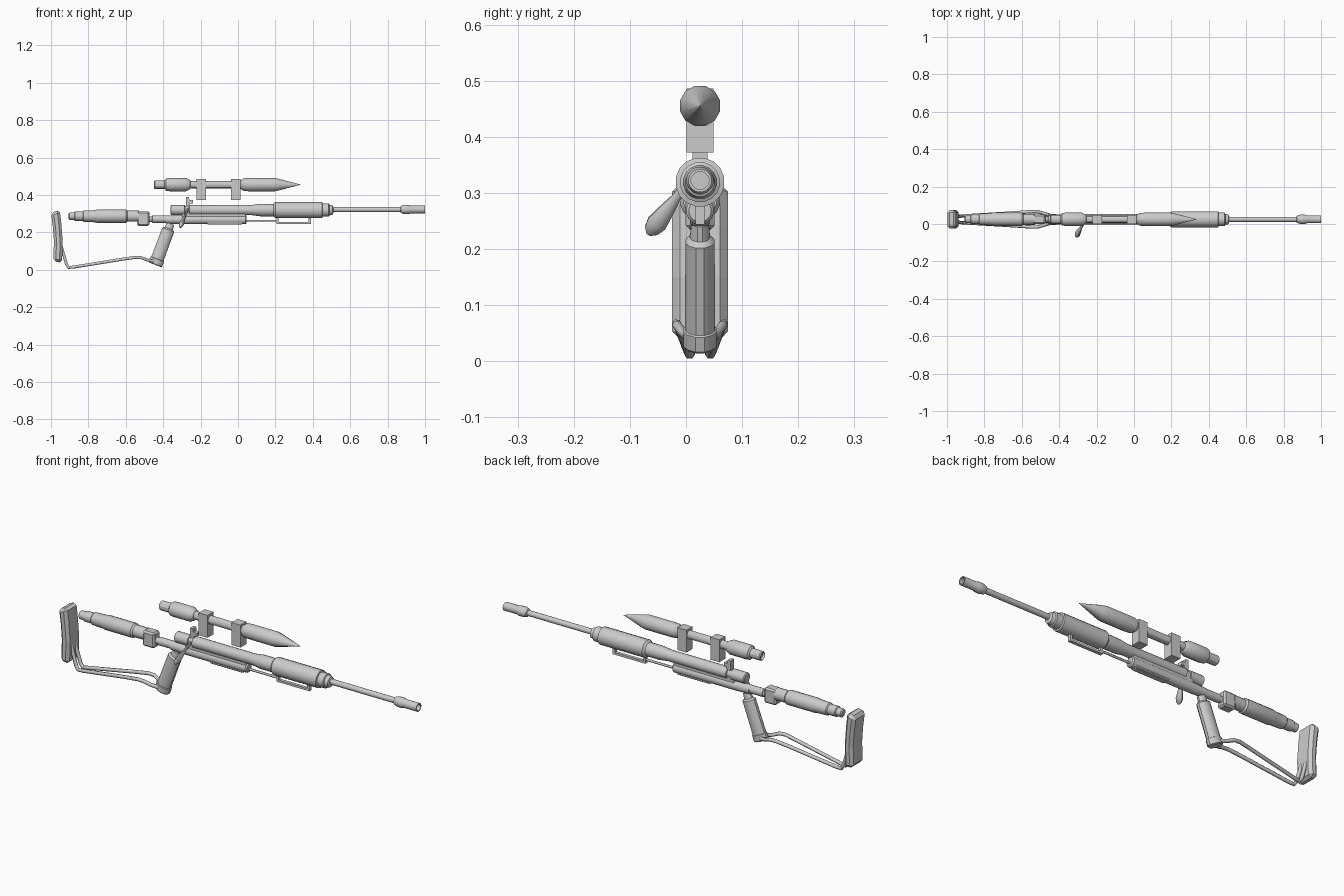
import bpy, bmesh, math
from mathutils import Vector

if "Cube" in bpy.data.objects:
    bpy.data.objects.remove(bpy.data.objects["Cube"])

CY = 0.025  # centre line of the whole rifle
grey = bpy.data.materials.new("gunmetal_grey")
grey.diffuse_color = (0.6, 0.6, 0.6, 1)
grey.use_nodes = True
grey.node_tree.nodes["Principled BSDF"].inputs["Base Color"].default_value = grey.diffuse_color


def finish(name, bm, smooth=True, bevel=0):
    bmesh.ops.recalc_face_normals(bm, faces=bm.faces)
    me = bpy.data.meshes.new(name)
    bm.to_mesh(me)
    bm.free()
    ob = bpy.data.objects.new(name, me)
    bpy.context.collection.objects.link(ob)
    me.materials.append(grey)
    if bevel:
        m = ob.modifiers.new("bevel", 'BEVEL')
        m.width, m.segments = bevel, 1
    if smooth:
        bpy.ops.object.select_all(action='DESELECT')
        ob.select_set(True)
        bpy.context.view_layer.objects.active = ob
        bpy.ops.object.shade_smooth_by_angle(angle=math.radians(30))
    return ob


def lathe(name, profile, origin=(0, 0, 0), axis=(1, 0, 0), sides=16, sb=1, sc=1):
    """Revolve (distance, radius) pairs around an axis; sb and sc flatten the section."""
    o, d = Vector(origin), Vector(axis).normalized()
    b = d.cross(Vector((0, 1, 0))).normalized()
    c = b.cross(d)
    bm = bmesh.new()
    rings = []
    for t, r in profile:
        ring = []
        for i in range(sides):
            a = 2 * math.pi * (i + 0.5) / sides
            ring.append(bm.verts.new(o + d * t + b * r * sb * math.cos(a) + c * r * sc * math.sin(a)))
        rings.append(ring)
    for p, q in zip(rings, rings[1:]):
        for i in range(sides):
            j = (i + 1) % sides
            bm.faces.new((p[i], p[j], q[j], q[i]))
    bm.faces.new(rings[0])
    bm.faces.new(rings[-1])
    return finish(name, bm)


def plate(name, outline, half_width, bevel=0):
    """Extrude an x-z outline sideways about the centre line."""
    bm = bmesh.new()
    f = bm.faces.new([bm.verts.new((x, CY - half_width, z)) for x, z in outline])
    ext = bmesh.ops.extrude_face_region(bm, geom=[f])
    bmesh.ops.translate(bm, vec=(0, 2 * half_width, 0),
                        verts=[v for v in ext["geom"] if isinstance(v, bmesh.types.BMVert)])
    return finish(name, bm, False, bevel)


def block(name, x0, x1, z0, z1, half_width, bevel=0):
    return plate(name, [(x0, z0), (x1, z0), (x1, z1), (x0, z1)], half_width, bevel)


def rod(name, points, radius):
    cu = bpy.data.curves.new(name, 'CURVE')
    cu.dimensions = '3D'
    cu.bevel_depth, cu.bevel_resolution, cu.use_fill_caps = radius, 1, True
    sp = cu.splines.new('POLY')
    sp.points.add(len(points) - 1)
    for p, co in zip(sp.points, points):
        p.co = (*co, 1)
    cu.materials.append(grey)
    ob = bpy.data.objects.new(name, cu)
    bpy.context.collection.objects.link(ob)


# Barrel with open muzzle
lathe("barrel", [(0.44, 0.014), (0.89, 0.014)], (0, CY, 0.322))
lathe("muzzle", [(0.868, 0.014), (0.872, 0.02), (0.89, 0.025), (0.915, 0.025), (0.925, 0.021),
                 (1.0, 0.021), (1.0, 0.016), (0.93, 0.016)], (0, CY, 0.322))

# Handguard and upper receiver
lathe("handguard", [(0.19, 0.034), (0.2, 0.044), (0.45, 0.044), (0.452, 0.036), (0.485, 0.036),
                    (0.488, 0.03), (0.505, 0.026), (0.51, 0.014)], (0, CY, 0.319))
lathe("upper_receiver", [(-0.362, 0.022), (-0.358, 0.027), (-0.285, 0.027), (-0.283, 0.022),
                         (-0.262, 0.022), (-0.26, 0.028), (0.075, 0.028), (0.12, 0.034),
                         (0.2, 0.034)], (0, CY, 0.319))

# Lower receiver, its rear link and underside housing
lathe("lower_receiver", [(-0.385, 0.022), (-0.315, 0.025), (0.04, 0.025), (0.046, 0.02)],
      (0, CY, 0.268))
lathe("rear_link", [(-0.48, 0.016), (-0.46, 0.016), (-0.458, 0.02), (-0.38, 0.02)], (0, CY, 0.27))
plate("underside_housing", [(-0.185, 0.262), (-0.16, 0.241), (0.02, 0.241), (0.045, 0.262)], 0.018, 0.004)
block("receiver_web", -0.3, 0.04, 0.275, 0.31, 0.018)

# Wire loop under the handguard
rod("front_rod", [(0.04, CY, 0.262), (0.21, CY, 0.262)], 0.006)
for n, (x0, x1, z0, z1) in enumerate([(0.205, 0.39, 0.244, 0.255), (0.205, 0.217, 0.25, 0.285),
                                      (0.378, 0.39, 0.25, 0.285)]):
    block("loop_bar_%d" % n, x0, x1, z0, z1, 0.008)

# Scope and its two mounts
lathe("scope", [(-0.438, 0.017), (-0.45, 0.019), (-0.445, 0.024), (-0.392, 0.024), (-0.385, 0.034),
                (-0.365, 0.037), (-0.28, 0.037), (-0.258, 0.026), (-0.255, 0.021), (0.01, 0.021),
                (0.03, 0.035), (0.06, 0.037), (0.195, 0.037), (0.215, 0.033), (0.334, 0.0008)],
      (0, CY, 0.455), sides=12)
for n, x in enumerate((-0.222, -0.037)):
    block("scope_mount_%d" % n, x, x + 0.05, 0.372, 0.486, 0.024)

# Rear sight
plate("rear_sight", [(-0.278, 0.34), (-0.256, 0.34), (-0.256, 0.355), (-0.24, 0.355), (-0.24, 0.372),
                     (-0.26, 0.372), (-0.262, 0.39), (-0.278, 0.39)], 0.013)

# Bolt handle: thin stem swelling into a flattened knob
start, end = Vector((-0.268, 0.008, 0.325)), Vector((-0.31, -0.067, 0.226))
L = (end - start).length
lathe("bolt_handle", [(0, 0.008), (L * 0.35, 0.009), (L * 0.6, 0.015), (L * 0.8, 0.019),
                      (L * 0.93, 0.014), (L, 0.005)], start, end - start, 12, sb=0.7)

# Pistol grip: oval, tilted, with base collar
lathe("grip", [(0, 0.036), (0.004, 0.04), (0.032, 0.04), (0.034, 0.036), (0.2, 0.035), (0.206, 0.029),
               (0.208, 0.024), (0.235, 0.021)], (-0.443, CY, 0.026), (0.071, 0, 0.19), 12, sc=0.77)

# Stock tube and clamp
lathe("stock_tube", [(-0.905, 0.014), (-0.9, 0.021), (-0.875, 0.021), (-0.872, 0.026), (-0.83, 0.026),
                     (-0.825, 0.031), (-0.765, 0.033), (-0.755, 0.036), (-0.6, 0.036), (-0.592, 0.03),
                     (-0.53, 0.03)], (0, CY, 0.286))
block("stock_clamp", -0.54, -0.473, 0.234, 0.312, 0.026, 0.008)

# Butt plate
plate("butt_plate", [(-1.0, 0.305), (-0.953, 0.32), (-0.944, 0.24), (-0.937, 0.15), (-0.941, 0.036),
                     (-0.988, 0.046), (-0.984, 0.15), (-0.99, 0.23)], 0.05, 0.014)

# Pair of stock rods from butt plate to grip base
for side, s in (("left", 1), ("right", -1)):
    rod(side + "_stock_rod",
        [(-0.945, CY + s * 0.016, 0.125), (-0.935, CY + s * 0.016, 0.09), (-0.917, CY + s * 0.018, 0.03),
         (-0.905, CY + s * 0.018, 0.012), (-0.88, CY + s * 0.02, 0.014), (-0.62, CY + s * 0.036, 0.056),
         (-0.55, CY + s * 0.041, 0.066), (-0.515, CY + s * 0.041, 0.064), (-0.485, CY + s * 0.032, 0.052),
         (-0.45, CY + s * 0.022, 0.045)], 0.009)
